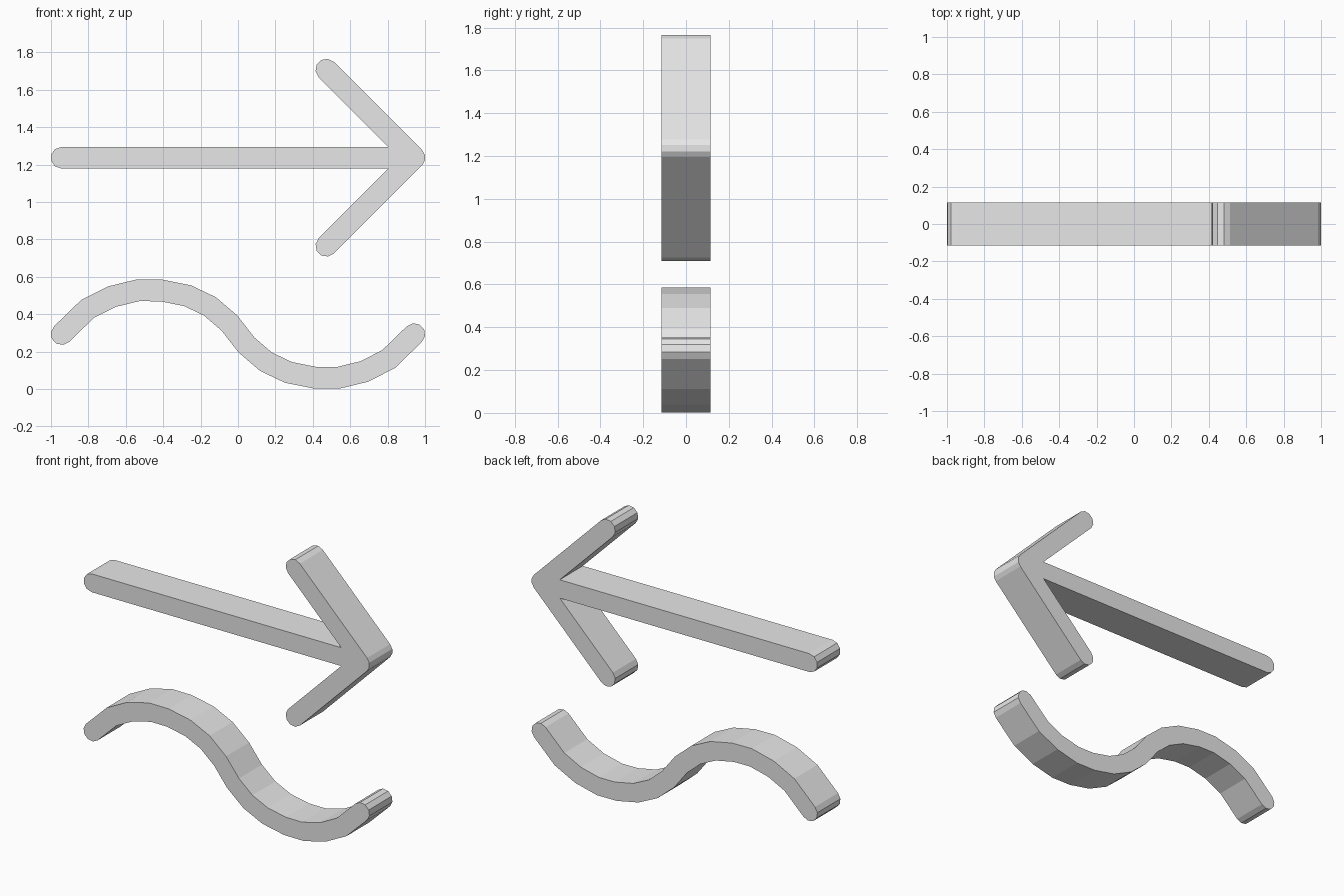
import bpy, bmesh
from math import cos, sin, radians
from mathutils import Vector

if "Cube" in bpy.data.objects:
    bpy.data.objects.remove(bpy.data.objects["Cube"], do_unlink=True)

R = 0.058      # half the stroke width
DEPTH = 0.23
END = 0.943    # centre of the outermost round ends

grey = bpy.data.materials.new("light grey")
grey.use_nodes = True
grey.diffuse_color = (0.8, 0.8, 0.8, 1)
grey.node_tree.nodes["Principled BSDF"].inputs["Base Color"].default_value = (0.8, 0.8, 0.8, 1)


def arc(centre, start, stop, segments):
    """Points of a faceted round end, angles in degrees."""
    angles = [radians(start + (stop - start) * i / segments) for i in range(segments + 1)]
    return [Vector(centre) + R * Vector((cos(a), sin(a))) for a in angles]


def plate(name, outline, height):
    """Extrude a counter-clockwise x-z outline along y."""
    bm = bmesh.new()
    front = bm.faces.new([bm.verts.new((p.x, -DEPTH / 2, p.y + height)) for p in outline])
    back = bmesh.ops.extrude_face_region(bm, geom=[front], use_keep_orig=True)["geom"]
    bmesh.ops.translate(bm, vec=(0, DEPTH, 0),
                        verts=[v for v in back if isinstance(v, bmesh.types.BMVert)])
    bmesh.ops.recalc_face_normals(bm, faces=bm.faces)
    mesh = bpy.data.meshes.new(name)
    bm.to_mesh(mesh)
    bm.free()
    mesh.materials.append(grey)
    obj = bpy.data.objects.new(name, mesh)
    bpy.context.collection.objects.link(obj)


# Arrow: shaft end, lower barb, tip, upper barb
barb = 0.471
inner = END - R * (1 + 2 ** 0.5)
arrow = (arc((-END, 0), 90, 270, 5)
         + [Vector((inner, -R))]
         + arc((END - barb, -barb), 135, 315, 5)
         + arc((END, 0), -45, 45, 3)
         + arc((END - barb, barb), 45, 225, 5)
         + [Vector((inner, R))])
plate("arrow", arrow, 1.237)

# Wave: half a centre line, turned half a circle for the rest
half = [Vector(p) for p in ((-END, 0), (-0.805, 0.134), (-0.675, 0.2), (-0.535, 0.234),
                            (-0.41, 0.233), (-0.27, 0.205), (-0.15, 0.148), (-0.045, 0.058))]
path = half + [-p for p in reversed(half)]
dirs = [(b - a).normalized() for a, b in zip(path, path[1:])]
upper = []
for p, d0, d1 in zip(path[1:-1], dirs, dirs[1:]):
    along = (d0 + d1).normalized()
    upper.append(p + Vector((-along.y, along.x)) * R / along.dot(d0))
cap = arc((END, 0), -46, 134, 5)
side = cap + upper[::-1]
plate("wave", side + [-p for p in side], 0.294)
